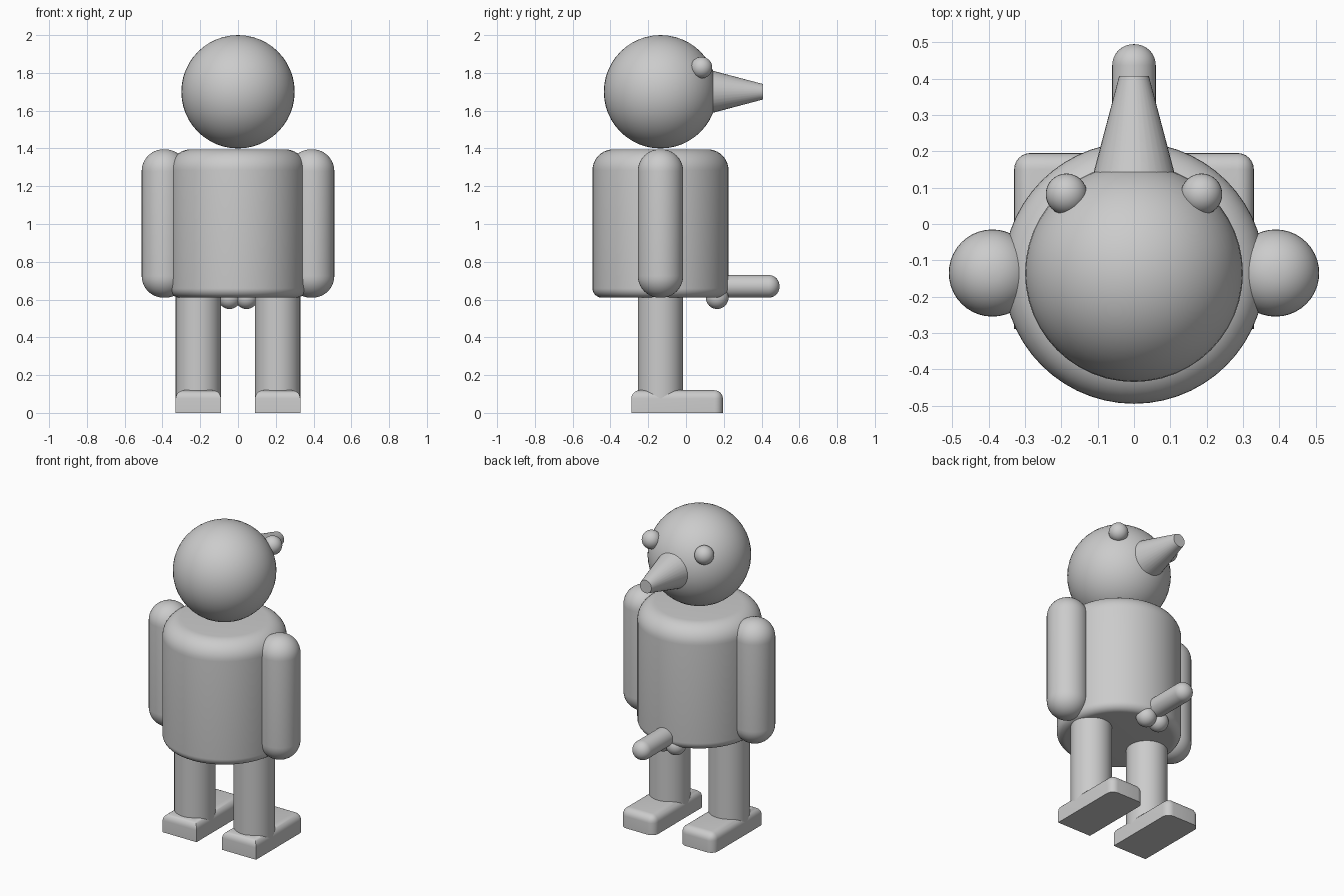
import bpy, bmesh
from math import sin, cos, pi, radians
from mathutils import Matrix

if "Cube" in bpy.data.objects:
    bpy.data.objects.remove(bpy.data.objects["Cube"])

CY = -0.135  # y of the body axis


def finish(bm, name):
    me = bpy.data.meshes.new(name)
    bm.normal_update()
    bm.to_mesh(me)
    bm.free()
    ob = bpy.data.objects.new(name, me)
    bpy.context.collection.objects.link(ob)
    bpy.ops.object.select_all(action='DESELECT')
    ob.select_set(True)
    bpy.context.view_layer.objects.active = ob
    bpy.ops.object.shade_smooth_by_angle(angle=radians(35))
    return ob


def round_cylinder(name, loc, r, length, bottom=0.0, top=0.0, axis='Z', seg=40, n=10):
    """Lathed cylinder starting at loc, with rounded rims at each end."""
    prof = [(0, 0)]
    for i in range(n + 1 if bottom else 1):
        a = pi / 2 * i / n
        prof.append((r - bottom + bottom * sin(a), bottom - bottom * cos(a)))
    for i in range(n + 1 if top else 1):
        a = pi / 2 * i / n
        prof.append((r - top + top * cos(a), length - top + top * sin(a)))
    prof.append((0, length))
    bm = bmesh.new()
    vs = [bm.verts.new((x, 0, z)) for x, z in prof]
    es = [bm.edges.new(p) for p in zip(vs, vs[1:])]
    bmesh.ops.spin(bm, geom=vs + es, cent=(0, 0, 0), axis=(0, 0, 1),
                   angle=2 * pi, steps=seg, use_merge=True)
    bmesh.ops.remove_doubles(bm, verts=bm.verts, dist=1e-5)
    bmesh.ops.recalc_face_normals(bm, faces=bm.faces)
    if axis == 'Y':
        bm.transform(Matrix.Rotation(-pi / 2, 4, 'X'))
    ob = finish(bm, name)
    ob.location = loc
    return ob


def ball(name, loc, r, seg=32):
    bm = bmesh.new()
    bmesh.ops.create_uvsphere(bm, u_segments=seg, v_segments=seg // 2, radius=r)
    ob = finish(bm, name)
    ob.location = loc
    return ob


def foot(name, x):
    # block with rounded top edges and rounded toe corners
    bm = bmesh.new()
    bmesh.ops.create_cube(bm, size=1, matrix=Matrix.Translation((0, -0.047, 0.06))
                          @ Matrix.Diagonal((0.24, 0.485, 0.12, 1)))
    edges = []
    for e in bm.edges:
        a, b = (v.co for v in e.verts)
        on_top = min(a.z, b.z) > 0.1
        toe_corner = abs(a.z - b.z) > 0.1 and a.y > 0
        if on_top or toe_corner:
            edges.append(e)
    bmesh.ops.bevel(bm, geom=edges, offset=0.045, segments=6, profile=0.5, affect='EDGES')
    finish(bm, name).location = (x, 0, 0)


# torso and head
round_cylinder("torso", (0, CY, 0.61), 0.36, 0.785, bottom=0.05, top=0.11, seg=56)
ball("head", (0, CY, 1.7), 0.3, 48)

# nose: truncated cone pointing along +y
bm = bmesh.new()
bmesh.ops.create_cone(bm, cap_ends=True, segments=32, radius1=0.135, radius2=0.041, depth=0.355)
bm.transform(Matrix.Rotation(-pi / 2, 4, 'X'))
finish(bm, "nose").location = (0, 0.2295, 1.7)

# paired parts
for side, s in (("left", -1), ("right", 1)):
    ball(side + "_eye", (s * 0.186, 0.082, 1.828), 0.057)
    round_cylinder(side + "_arm", (s * 0.39, CY, 0.61), 0.12, 0.785, bottom=0.115, top=0.115)
    round_cylinder(side + "_leg", (s * 0.21, CY, 0.0), 0.12, 0.65)
    foot(side + "_foot", s * 0.21)
    ball(side + "_lower_ball", (s * 0.045, 0.165, 0.61), 0.06)

# horizontal rod at the lower torso
round_cylinder("front_rod", (0, 0.1, 0.67), 0.06, 0.395, top=0.058, axis='Y')
